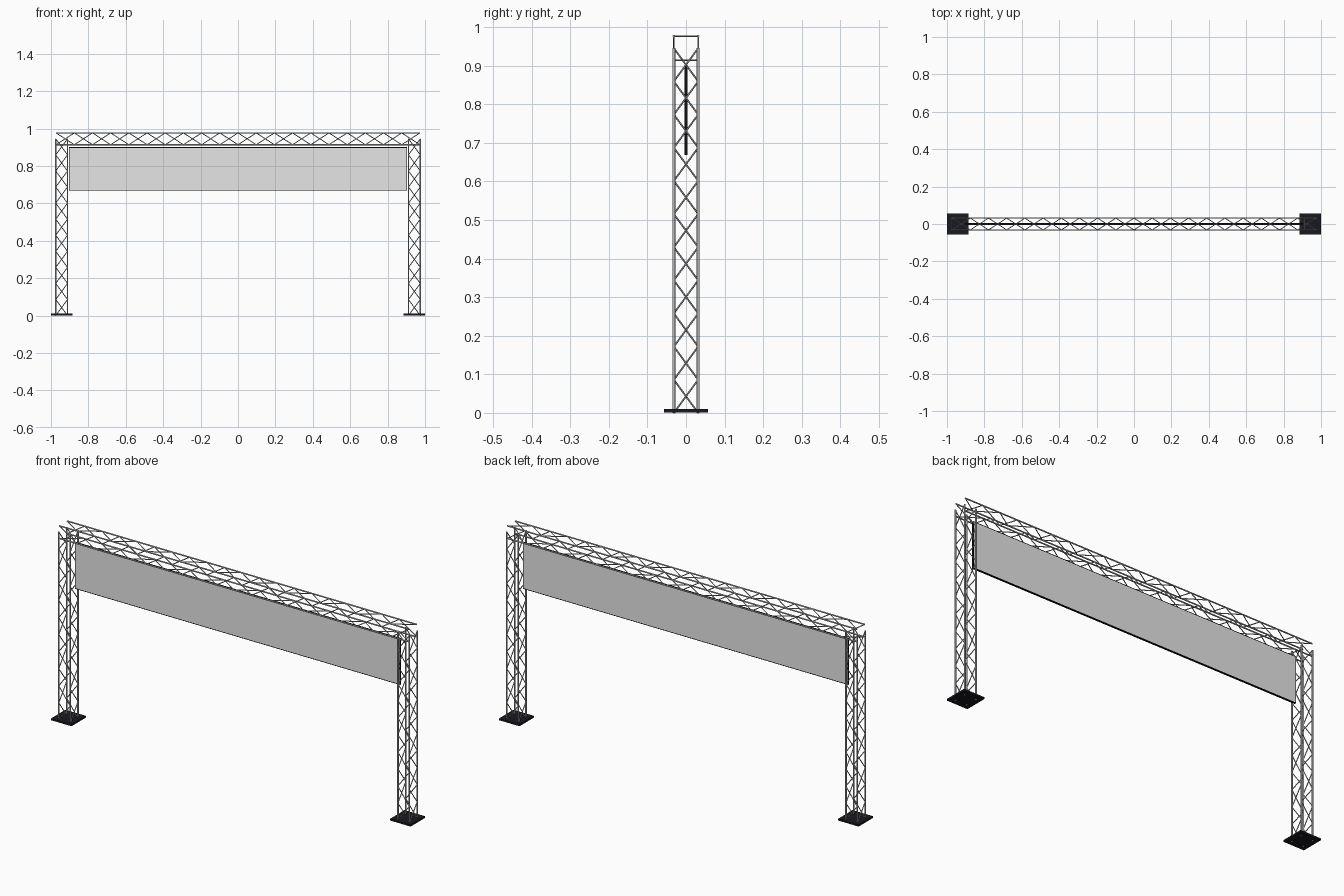
import bpy, bmesh, math
from mathutils import Vector, Matrix

if "Cube" in bpy.data.objects:
    bpy.data.objects.remove(bpy.data.objects["Cube"], do_unlink=True)


def material(name, rgb):
    m = bpy.data.materials.new(name)
    m.use_nodes = True
    m.diffuse_color = (*rgb, 1)
    m.node_tree.nodes["Principled BSDF"].inputs["Base Color"].default_value = (*rgb, 1)
    return m


STEEL = material("steel grey", (0.5, 0.5, 0.5))
DARK = material("dark base", (0.009, 0.009, 0.015))
BLACK = material("black edge", (0.004, 0.004, 0.005))
PANEL = material("panel light grey", (0.79, 0.79, 0.79))


def finish(bm, name, *mats, smooth=False):
    mesh = bpy.data.meshes.new(name)
    bm.to_mesh(mesh)
    bm.free()
    for m in mats:
        mesh.materials.append(m)
    ob = bpy.data.objects.new(name, mesh)
    bpy.context.collection.objects.link(ob)
    if smooth:
        bpy.ops.object.select_all(action='DESELECT')
        ob.select_set(True)
        bpy.context.view_layer.objects.active = ob
        bpy.ops.object.shade_smooth_by_angle(angle=math.radians(50))


def tube(bm, a, b, radius, sides):
    axis = b - a
    turn = axis.to_track_quat('Z', 'Y').to_matrix().to_4x4()
    bmesh.ops.create_cone(bm, cap_ends=True, segments=sides, radius1=radius,
                          radius2=radius, depth=axis.length,
                          matrix=Matrix.Translation((a + b) / 2) @ turn)


def box(bm, centre, size):
    bmesh.ops.create_cube(bm, size=1, matrix=Matrix.Translation(centre)
                          @ Matrix.Diagonal((*size, 1)))


def truss(name, length, cells, chord_radius, place):
    """Square lattice truss along local z: four chords, one zigzag per face."""
    half = 0.0315
    corners = [(-half, -half), (half, -half), (half, half), (-half, half)]
    step = length / cells
    # chords
    bm = bmesh.new()
    for x, y in corners:
        tube(bm, Vector((x, y, 0)), Vector((x, y, length)), chord_radius, 10)
    # zigzag braces
    for k in range(4):
        nodes = [Vector((*corners[(k + i % 2) % 4], i * step))
                 for i in range(cells + 1)]
        for a, b in zip(nodes, nodes[1:]):
            tube(bm, a, b, 0.0023, 6)
    bm.transform(place)
    finish(bm, name, STEEL, smooth=True)


# columns and their foot plates
COLUMN_X = 0.943
for side, sx in (("left", 1), ("right", -1)):
    truss(side + "_column", 0.945, 11, 0.004,
          Matrix.Translation((sx * COLUMN_X, 0, 0)))
    bm = bmesh.new()
    box(bm, (sx * COLUMN_X, 0, 0.006), (0.114, 0.114, 0.009))
    finish(bm, side + "_foot_plate", DARK)

# top beam
BEAM = 1.945
truss("top_beam", BEAM, 20, 0.0034,
      Matrix.Translation((-BEAM / 2, 0, 0.945)) @ Matrix.Rotation(math.pi / 2, 4, 'Y'))

# sign panel: dark box with grey inset faces front and back
bm = bmesh.new()
box(bm, (0, 0, 0.784), (1.808, 0.009, 0.232))
bm.normal_update()
wide = [f for f in bm.faces if abs(f.normal.y) > 0.9]
bmesh.ops.inset_individual(bm, faces=wide, thickness=0.005)
for f in wide:
    f.material_index = 1
finish(bm, "sign_panel", BLACK, PANEL)
